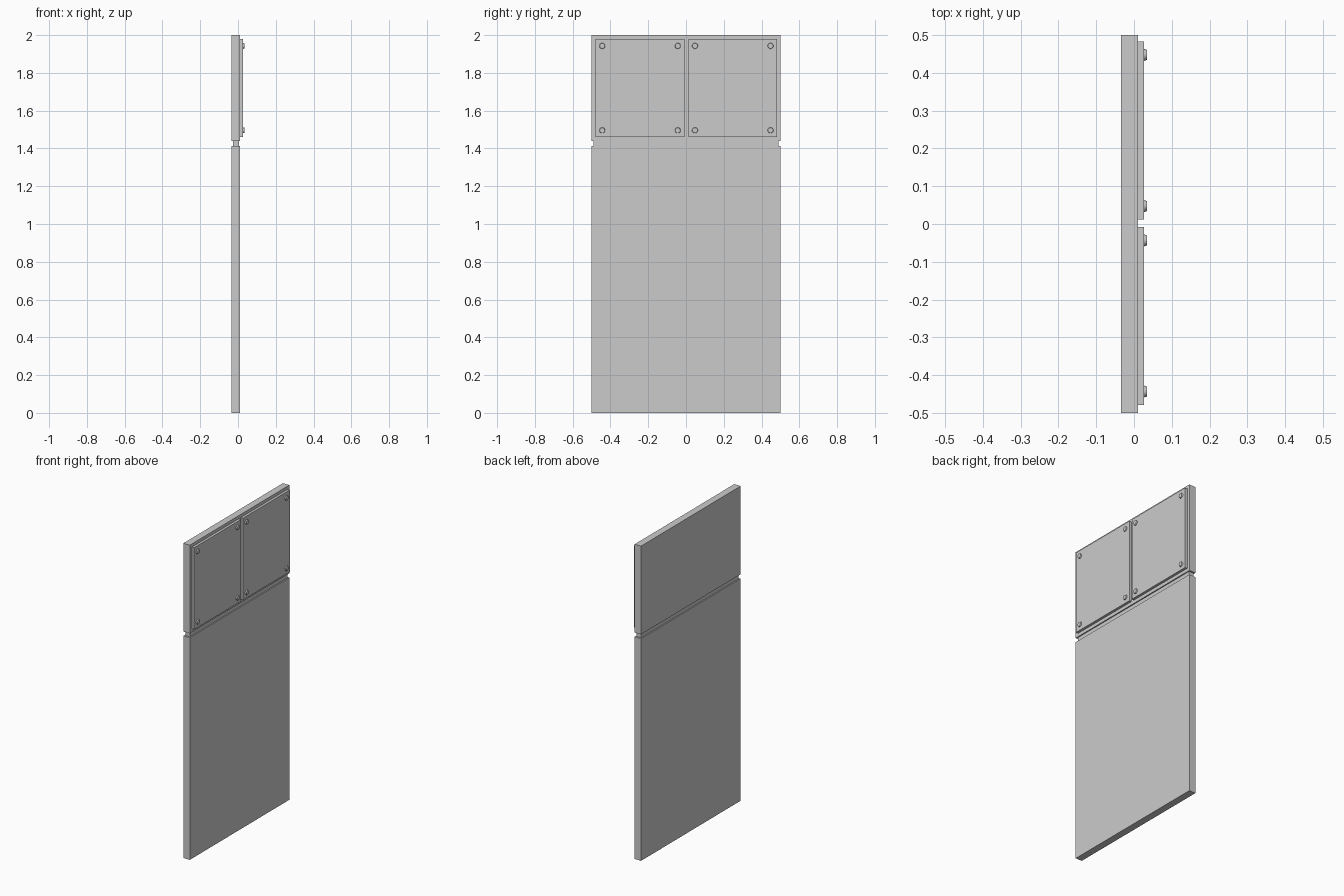
import bpy
from math import pi

if "Cube" in bpy.data.objects:
    bpy.data.objects.remove(bpy.data.objects["Cube"])


def box(name, x0, x1, y0, y1, z0, z1):
    bpy.ops.mesh.primitive_cube_add(
        size=1, location=((x0 + x1) / 2, (y0 + y1) / 2, (z0 + z1) / 2))
    ob = bpy.context.object
    ob.name = name
    ob.scale = (x1 - x0, y1 - y0, z1 - z0)
    bpy.ops.object.transform_apply(location=False, rotation=False, scale=True)
    return ob


# Wall slabs, joined by a recessed strip
BACK, FACE = -0.034, 0.011
box("lower_panel", BACK, FACE, -0.5, 0.5, 0, 1.412)
box("recessed_joint", -0.027, 0.004, -0.49, 0.49, 1.412, 1.439)
box("upper_panel", BACK, FACE, -0.5, 0.5, 1.439, 2.0)

# Two cover plates, each with a low tapered bolt in every corner
PLATE = 0.027
for side, yc in (("left", -0.2435), ("right", 0.2475)):
    box(f"{side}_cover_plate", FACE, PLATE, yc - 0.235, yc + 0.235, 1.46, 1.98)
    for dy in (-0.2, 0.2):
        for z in (1.496, 1.943):
            bpy.ops.mesh.primitive_cone_add(
                vertices=16, radius1=0.0155, radius2=0.0135, depth=0.007,
                location=(PLATE + 0.0035, yc + dy, z), rotation=(0, pi / 2, 0))
            bpy.context.object.name = f"{side}_plate_bolt"
            bpy.ops.object.shade_smooth_by_angle()
